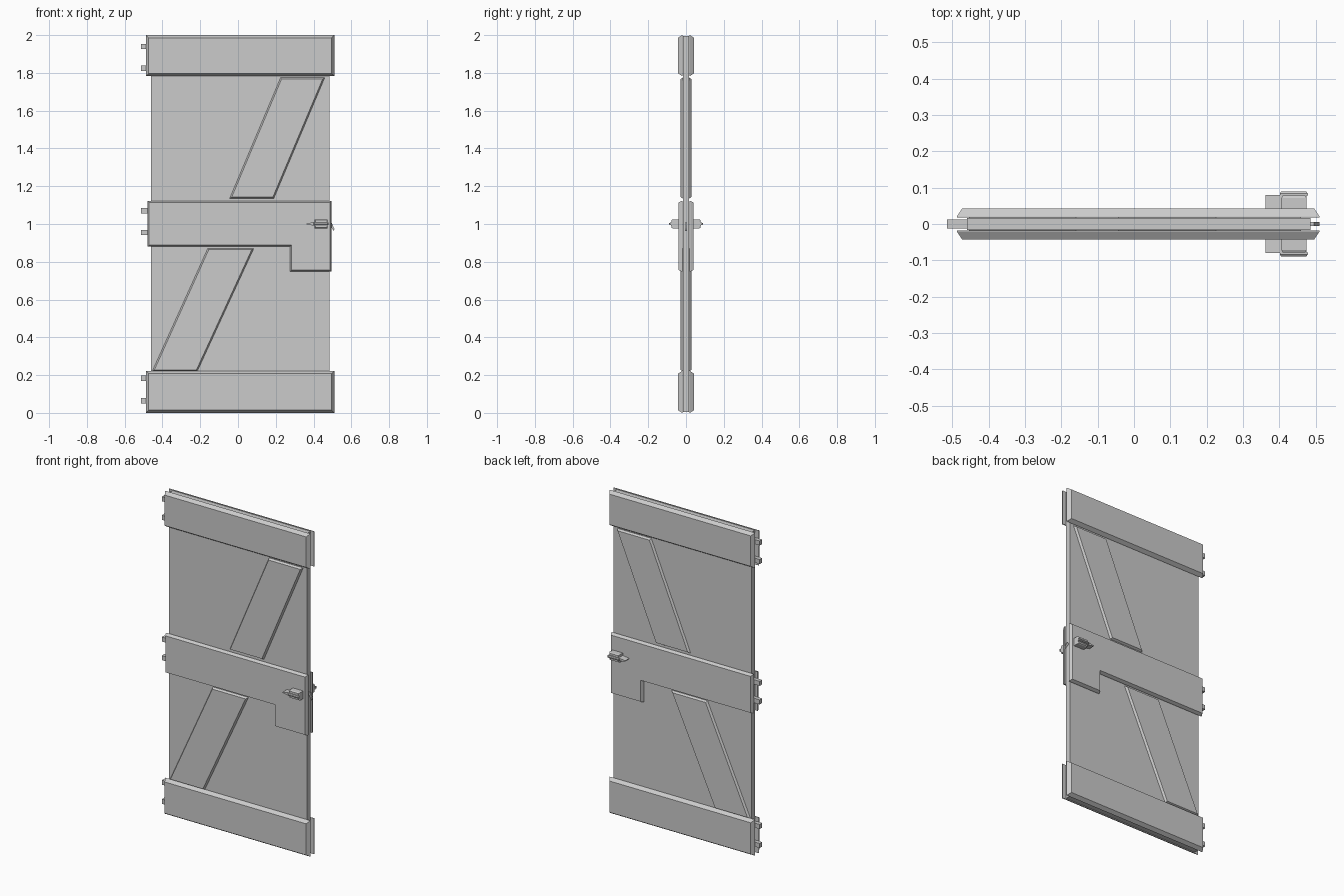
import bpy, bmesh
from mathutils import Vector

if "Cube" in bpy.data.objects:
    bpy.data.objects.remove(bpy.data.objects["Cube"])


def inset(pts, d):
    # move every edge of a counter-clockwise outline inward by d
    out = []
    n = len(pts)
    for i in range(n):
        p = Vector(pts[i])
        a = (p - Vector(pts[i - 1])).normalized()
        b = (Vector(pts[(i + 1) % n]) - p).normalized()
        na, nb = Vector((-a.y, a.x)), Vector((-b.y, b.x))
        out.append(p + (na + nb) * (d / (1 + na.dot(nb))))
    return out


def board(name, pts, y0, y1, d=0.0, flat=0.0, mirror=True):
    # outline in x,z extruded from y0 to y1, with a chamfer d at the outer face
    rings = [(pts, y0)]
    if flat:
        rings.append((pts, y0 + flat))
    rings.append((inset(pts, d), y1))
    bm = bmesh.new()
    n = len(pts)
    for s in ((1, -1) if mirror else (1,)):
        vs = [[bm.verts.new((p[0], s * y, p[1])) for p in r] for r, y in rings]
        bm.faces.new(vs[0])
        bm.faces.new(vs[-1])
        for a, b in zip(vs, vs[1:]):
            for i in range(n):
                j = (i + 1) % n
                bm.faces.new((a[i], a[j], b[j], b[i]))
    bmesh.ops.recalc_face_normals(bm, faces=bm.faces)
    me = bpy.data.meshes.new(name)
    bm.to_mesh(me)
    bm.free()
    ob = bpy.data.objects.new(name, me)
    bpy.context.collection.objects.link(ob)
    return ob


def rect(x0, x1, z0, z1):
    return [(x0, z0), (x1, z0), (x1, z1), (x0, z1)]


# core panel
board("core_panel", rect(-0.46, 0.485, 0.005, 1.995), -0.017, 0.017, mirror=False)

# chamfered rails on both faces
board("top_rail", rect(-0.487, 0.51, 1.783, 2.0), 0.018, 0.042, 0.014, 0.003)
board("bottom_rail", rect(-0.487, 0.51, 0.0, 0.222), 0.018, 0.042, 0.014, 0.003)

# middle rail with lock plate drop
middle = [(-0.478, 0.88), (0.275, 0.88), (0.275, 0.748), (0.495, 0.748),
          (0.495, 1.122), (-0.478, 1.122)]
board("middle_rail", middle, 0.018, 0.04, 0.008, 0.006)

# diagonal braces
board("upper_brace", [(-0.045, 1.135), (0.19, 1.135), (0.46, 1.775), (0.225, 1.775)],
      0.016, 0.03, 0.008)
board("lower_brace", [(-0.455, 0.22), (-0.215, 0.22), (0.085, 0.872), (-0.16, 0.872)],
      0.016, 0.03, 0.008)

# hinge knuckles
for i, z in enumerate((1.94, 1.825, 1.07, 0.955, 0.183, 0.065)):
    board(f"hinge_{i + 1}", rect(-0.514, -0.455, z - 0.014, z + 0.014),
          -0.012, 0.012, mirror=False)

# handle: block, thin lever and rounded grip edge
board("handle_block", rect(0.405, 0.475, 0.977, 1.025), 0.035, 0.078, 0.004, 0.036)
lever = [(0.362, 0.999), (0.405, 0.99), (0.475, 0.99), (0.475, 1.01), (0.405, 1.01),
         (0.362, 1.003)]
board("handle_lever", lever, 0.04, 0.08)
board("handle_grip", rect(0.401, 0.478, 0.994, 1.008), 0.078, 0.089, 0.004, 0.006)

# wedge latch on the free edge
board("latch", [(0.48, 1.005), (0.508, 0.962), (0.51, 0.975), (0.495, 1.008)],
      -0.005, 0.005, mirror=False)
